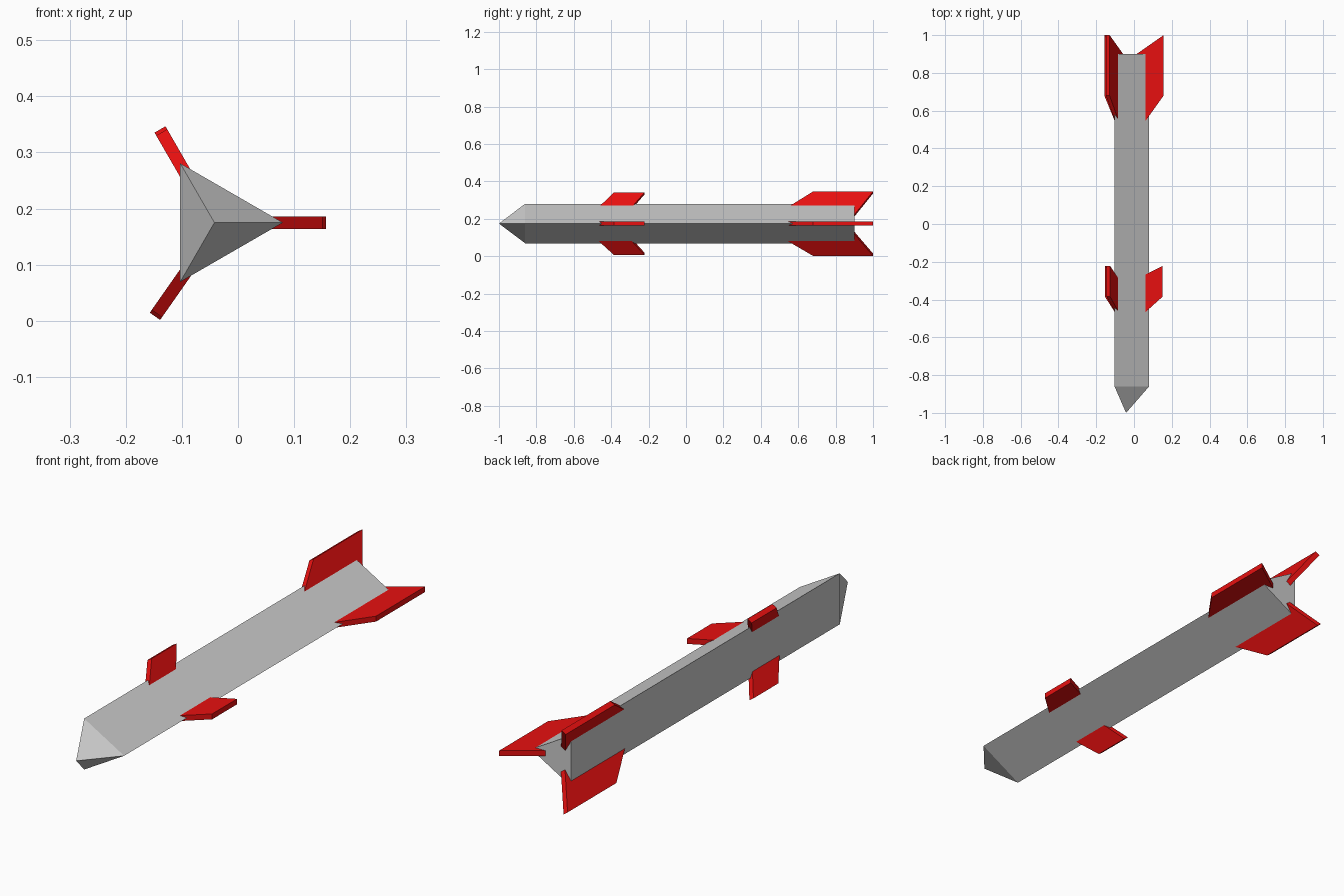
import bpy, bmesh, math
from mathutils import Vector

cube = bpy.data.objects.get("Cube")
if cube:
    bpy.data.objects.remove(cube)


def material(name, rgb):
    m = bpy.data.materials.new(name)
    m.use_nodes = True
    m.diffuse_color = (*rgb, 1)
    m.node_tree.nodes["Principled BSDF"].inputs["Base Color"].default_value = (*rgb, 1)
    return m


def finish(name, bm, mat):
    bmesh.ops.recalc_face_normals(bm, faces=bm.faces)
    mesh = bpy.data.meshes.new(name)
    bm.to_mesh(mesh)
    bm.free()
    mesh.materials.append(mat)
    obj = bpy.data.objects.new(name, mesh)
    bpy.context.collection.objects.link(obj)


GREY = material("light grey", (0.6, 0.6, 0.6))
RED = material("red", (0.8, 0.005, 0.005))
AXIS_X, AXIS_Z, RADIUS = -0.042, 0.175, 0.122

# Three-sided body with a pointed nose
bm = bmesh.new()
rings = []
for y in (-0.86, 0.9):
    rings.append([bm.verts.new((AXIS_X + RADIUS * math.cos(a), y, AXIS_Z + RADIUS * math.sin(a)))
                  for a in (i * math.tau / 3 for i in range(3))])
front, back = rings
tip = bm.verts.new((AXIS_X, -1, AXIS_Z))
for i in range(3):
    j = (i + 1) % 3
    bm.faces.new((front[i], front[j], back[j], back[i]))
    bm.faces.new((front[j], front[i], tip))
bm.faces.new(back)
finish("body", bm, GREY)


# Swept fin: a slanted plate running inward from its outer edge
def fin(name, outer, angle, lead, trail, lead_sweep, trail_sweep, depth, thick=0.0225):
    a = math.radians(angle)
    out = Vector((math.cos(a), 0, math.sin(a)))
    side = Vector((-math.sin(a), 0, math.cos(a))) * thick
    edge = Vector((outer[0], 0, outer[1]))
    bm = bmesh.new()
    outline = ((0, lead), (0, trail),
               (depth, trail - depth * trail_sweep), (depth, lead - depth * lead_sweep))
    verts = [bm.verts.new(edge - out * d + Vector((0, y, 0)) - side / 2) for d, y in outline]
    face = bm.faces.new(verts)
    ext = bmesh.ops.extrude_face_region(bm, geom=[face])
    bmesh.ops.translate(bm, vec=side,
                        verts=[v for v in ext["geom"] if isinstance(v, bmesh.types.BMVert)])
    finish(name, bm, RED)


# Label, outer edge position, angle, front fin trailing sweep
for label, (x, z), angle, sweep in (("left", (0.157, 0.175), 0, 0.5),
                                    ("upper", (-0.139, 0.341), 120, 0.75),
                                    ("lower", (-0.148, 0.008), 235, 0.75)):
    a = math.radians(angle)
    inset = (x - 0.006 * math.cos(a), z - 0.006 * math.sin(a))
    fin("rear_fin_" + label, (x, z), angle, 0.68, 1.0, 1.4, 0.7, 0.15)
    fin("front_fin_" + label, inset, angle, -0.385, -0.222, 0.9, sweep, 0.13)
